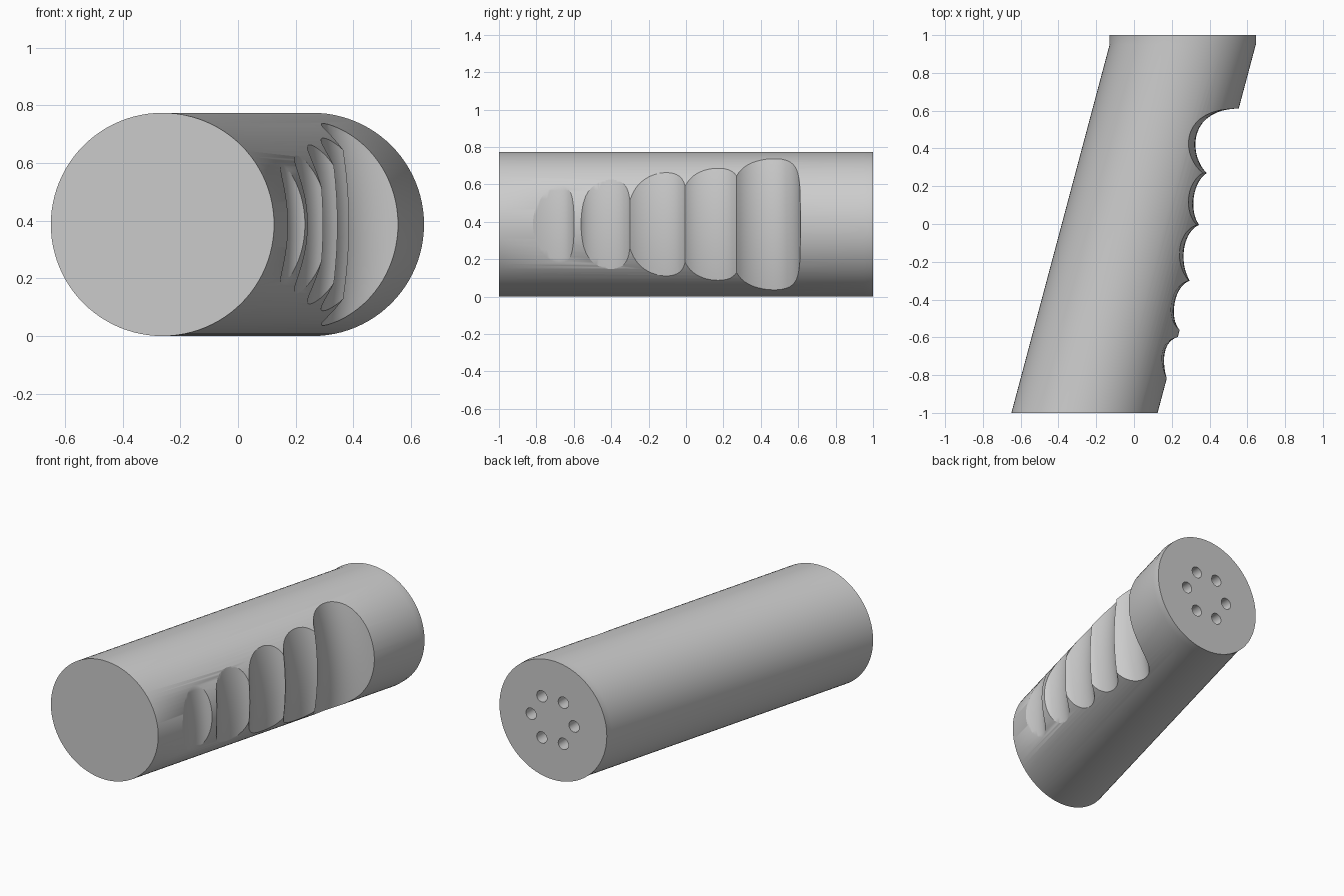
import bpy, bmesh, math
from mathutils import Vector
from mathutils.geometry import interpolate_bezier

if "Cube" in bpy.data.objects:
    bpy.data.objects.remove(bpy.data.objects["Cube"])

RADIUS = 0.387
LEAN = 0.262          # sideways offset of each end

grey = bpy.data.materials.new("plain grey")
grey.use_nodes = True
grey.diffuse_color = (0.6, 0.6, 0.6, 1)
grey.node_tree.nodes["Principled BSDF"].inputs["Base Color"].default_value = (0.6, 0.6, 0.6, 1)


def loft(name, rings):
    """Closed solid skinned through rings of equal point count."""
    bm = bmesh.new()
    loops = [[bm.verts.new(p) for p in ring] for ring in rings]
    n = len(loops[0])
    for a, b in zip(loops, loops[1:]):
        for i in range(n):
            j = (i + 1) % n
            bm.faces.new((a[i], a[j], b[j], b[i]))
    bm.faces.new(loops[0])
    bm.faces.new(loops[-1])
    bmesh.ops.recalc_face_normals(bm, faces=bm.faces)
    mesh = bpy.data.meshes.new(name)
    bm.to_mesh(mesh)
    bm.free()
    obj = bpy.data.objects.new(name, mesh)
    mesh.materials.append(grey)
    bpy.context.collection.objects.link(obj)
    return obj


def circle(cx, y, cz, r, sides):
    angles = [math.tau * i / sides for i in range(sides)]
    return [(cx + r * math.cos(a), y, cz + r * math.sin(a)) for a in angles]


def cut(target, cutter):
    cutter.hide_render = True
    mod = target.modifiers.new("cut", "BOOLEAN")
    mod.operation = "DIFFERENCE"
    mod.solver = "EXACT"
    mod.object = cutter
    bpy.context.view_layer.objects.active = target
    bpy.ops.object.modifier_apply(modifier=mod.name)
    bpy.data.objects.remove(cutter)


# Slanted round handle with a short straight end
handle = loft("grip_handle", [circle(x, y, RADIUS, RADIUS, 96)
                              for x, y in ((-LEAN, -1), (LEAN - 0.004, 0.95), (LEAN - 0.004, 1))])

# Finger grooves: each is start, two handles, end, in plan
grooves = [
    ((.56, .612), (.28, .61), (.29, .36), (.385, .27)),
    ((.385, .27), (.31, .22), (.29, .07), (.345, -.005)),
    ((.345, -.005), (.26, -.04), (.235, -.2), (.295, -.3)),
    ((.295, -.3), (.21, -.33), (.185, -.5), (.241, -.56)),
    ((.236, -.597), (.145, -.62), (.15, -.74), (.174, -.82)),
]
profile = [Vector((1, .63))]
for i, (a, h1, h2, b) in enumerate(grooves):
    if i == 4:
        profile.append(Vector((.26, -.578)))   # full-height land before the last groove
    points = [Vector(p).to_2d() for p in interpolate_bezier(
        Vector(a), Vector(h1), Vector(h2), Vector(b), 18)]
    profile += points if i in (0, 4) else points[1:]
profile += [Vector((.3, -.84)), Vector((1, -.84))]

# Groove floors bulge outward at mid height
levels = [-0.45 + 0.9 * i / 20 for i in range(21)]
finger_cutter = loft("finger_cutter", [
    [(p.x - 0.3 * dz * dz, p.y, RADIUS + dz) for p in profile] for dz in levels])
cut(handle, finger_cutter)

# Ring of six holes in the back end
for i in range(6):
    a = math.tau * i / 6
    hx, hz = LEAN + 0.155 * math.cos(a), RADIUS + 0.155 * math.sin(a)
    cut(handle, loft("hole_cutter", [circle(hx, y, hz, 0.037, 24) for y in (0.85, 1.1)]))

# Smooth sides, crisp ridges and rims
bpy.ops.object.select_all(action="DESELECT")
handle.select_set(True)
bpy.context.view_layer.objects.active = handle
bpy.ops.object.shade_smooth_by_angle(angle=math.radians(30))
